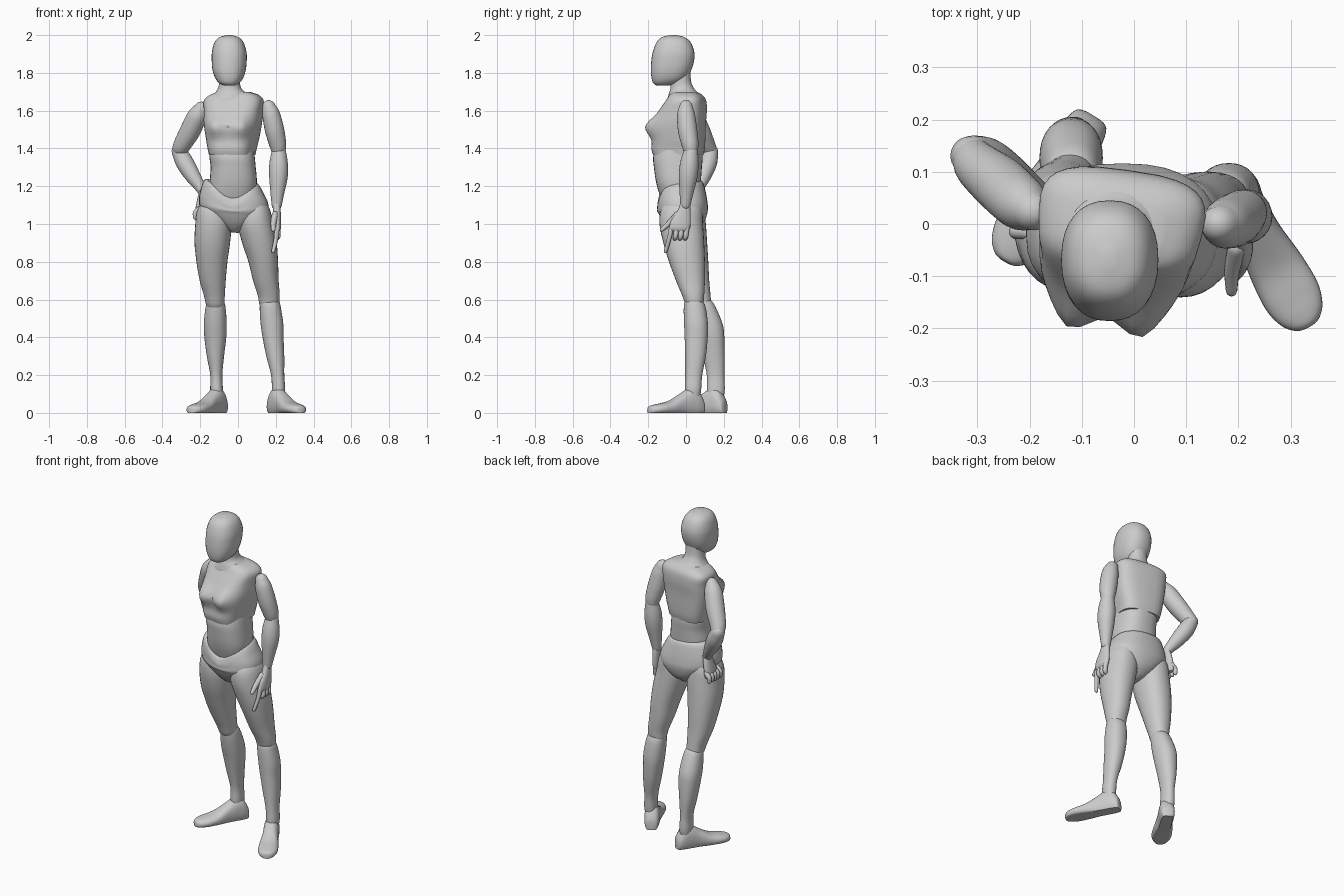
import bpy, bmesh, math
from mathutils import Vector, Matrix

N = 32


def spline(rows, steps=5):
    """Catmull-Rom interpolation through tuples of numbers."""
    out = []
    for i in range(len(rows) - 1):
        a, b, c, d = rows[max(i - 1, 0)], rows[i], rows[i + 1], rows[min(i + 2, len(rows) - 1)]
        for s in range(steps):
            t = s / steps
            out.append([0.5 * (2 * q + (r - p) * t + (2 * p - 5 * q + 4 * r - u) * t * t
                               + (3 * q - p - 3 * r + u) * t ** 3) for p, q, r, u in zip(a, b, c, d)])
    return out + [list(rows[-1])]


def skin(name, rings, shape=None):
    """Bridge rings of points into a closed smooth object."""
    bm = bmesh.new()
    loops = [[bm.verts.new(shape(p) if shape else p) for p in ring] for ring in rings]
    for a, b in zip(loops, loops[1:]):
        for i in range(len(a)):
            j = (i + 1) % len(a)
            bm.faces.new((a[i], a[j], b[j], b[i]))
    bm.faces.new(loops[0])
    bm.faces.new(loops[-1])
    bmesh.ops.recalc_face_normals(bm, faces=bm.faces)
    me = bpy.data.meshes.new(name)
    bm.to_mesh(me)
    bm.free()
    ob = bpy.data.objects.new(name, me)
    bpy.context.collection.objects.link(ob)
    bpy.ops.object.select_all(action='DESELECT')
    ob.select_set(True)
    bpy.context.view_layer.objects.active = ob
    bpy.ops.object.shade_smooth_by_angle(angle=math.radians(50))
    return ob


def oval(power, n=N):
    pts = []
    for i in range(n):
        a = 2 * math.pi * i / n
        c, s = math.cos(a), math.sin(a)
        pts.append((math.copysign(abs(c) ** (2 / power), c), math.copysign(abs(s) ** (2 / power), s)))
    return pts


def loft(name, rows, power=2.2, shape=None):
    """Level sections given as (z, x_min, x_max, y_min, y_max)."""
    rings = [[Vector(((x0 + x1) / 2 + u * (x1 - x0) / 2, (y0 + y1) / 2 + v * (y1 - y0) / 2, z))
              for u, v in oval(power)] for z, x0, x1, y0, y1 in spline(rows)]
    return skin(name, rings, shape)


def tube(name, pts, n=24, steps=5):
    """Round limb through (x, y, z, radius) with domed ends."""
    rows = spline(pts, steps)
    pos = [Vector(r[:3]) for r in rows]
    rad = [r[3] for r in rows]
    first, last = (pos[0] - pos[1]).normalized(), (pos[-1] - pos[-2]).normalized()
    angles = [math.radians(a) for a in (30, 60, 82)]
    head = [(pos[0] + first * rad[0] * math.sin(a), rad[0] * math.cos(a)) for a in reversed(angles)]
    tail = [(pos[-1] + last * rad[-1] * math.sin(a), rad[-1] * math.cos(a)) for a in angles]
    line = head + list(zip(pos, rad)) + tail
    rings = []
    for i, (p, r) in enumerate(line):
        t = (line[min(i + 1, len(line) - 1)][0] - line[max(i - 1, 0)][0]).normalized()
        u = t.cross(Vector((0.3, 1, 0.1))).normalized()
        v = t.cross(u)
        rings.append([p + (u * c + v * s) * r for c, s in oval(2, n)])
    return skin(name, rings)


# Head and neck
loft("head", [(2.0, -.06, -.035, -.085, -.05), (1.988, -.1, .005, -.13, -.005), (1.96, -.125, .03, -.157, .026),
              (1.91, -.138, .045, -.176, .044), (1.86, -.139, .046, -.184, .042), (1.81, -.134, .04, -.186, .026),
              (1.77, -.119, .026, -.182, .0), (1.745, -.1, .006, -.173, -.04), (1.732, -.07, -.02, -.155, -.1)], 2.3)
loft("neck", [(1.81, -.1, .01, -.09, .022), (1.75, -.1, .01, -.082, .028), (1.715, -.108, .02, -.083, .045),
              (1.685, -.13, .055, -.092, .07), (1.65, -.16, .09, -.1, .085), (1.6, -.16, .09, -.1, .085)])


# Chest: bust bumps, wider at the back, turned slightly
def chest_shape(p):
    x, y, z = p
    x = -.033 + (x + .033) * (1 + .7 * (y + .02))
    if p.y < -.05:
        for bx in (-.108, .042):
            y -= .05 * math.exp(-((p.x - bx) / .052) ** 2 - ((z - 1.515) / .055) ** 2)
    c = Vector((-.033, -.04, 0))
    return Matrix.Rotation(math.radians(-8), 3, 'Z') @ (Vector((x, y, z)) - c) + c


loft("chest", [(1.7, -.1, .05, -.06, .05), (1.685, -.15, .095, -.08, .08), (1.655, -.185, .122, -.1, .1),
               (1.6, -.185, .122, -.135, .105), (1.53, -.184, .118, -.162, .1), (1.45, -.172, .104, -.172, .098),
               (1.4, -.163, .092, -.18, .095), (1.365, -.155, .086, -.172, .088)], 3.2, chest_shape)

# Waist
loft("waist", [(1.43, -.15, .08, -.15, .08), (1.36, -.152, .088, -.173, .088), (1.3, -.145, .094, -.17, .084),
               (1.22, -.15, .1, -.158, .078), (1.15, -.15, .09, -.138, .07), (1.08, -.12, .06, -.11, .05)], 2.5)


# Pelvis with a dipped front edge
def pelvis_shape(p):
    front = max(0, -p.y / .13) * math.exp(-((p.x + .03) / .1) ** 2)
    top = min(1, max(0, (p.z - 1.06) / .15))
    return Vector((p.x, p.y, p.z - .09 * front * top - .07 * (p.x + .03)))


loft("pelvis", [(1.23, -.165, .09, -.125, .075), (1.22, -.182, .11, -.145, .09), (1.18, -.196, .133, -.152, .102),
                (1.12, -.207, .16, -.152, .113), (1.07, -.195, .15, -.15, .115), (1.01, -.125, .085, -.12, .095),
                (.97, -.065, .025, -.085, .055), (.955, -.04, .0, -.06, .02)], 2.4, pelvis_shape)

# Legs
loft("right_thigh", [(1.14, .04, .13, -.09, .06), (1.08, .005, .168, -.132, .085), (1.0, -.002, .186, -.14, .09),
                     (.9, .022, .205, -.12, .096), (.8, .055, .212, -.09, .1), (.7, .08, .215, -.053, .1),
                     (.62, .105, .221, -.02, .096), (.57, .115, .215, -.002, .09), (.54, .14, .195, .02, .07)])
loft("left_thigh", [(1.14, -.17, -.07, -.08, .07), (1.08, -.213, -.05, -.12, .095), (1.0, -.226, -.035, -.125, .105),
                    (.9, -.23, -.042, -.105, .112), (.8, -.22, -.056, -.07, .118), (.7, -.203, -.065, -.03, .123),
                    (.62, -.18, -.07, .005, .13), (.57, -.168, -.074, .025, .132), (.54, -.15, -.09, .05, .11)])
loft("right_shin", [(.61, .145, .195, .02, .065), (.59, .12, .218, -.006, .09), (.55, .115, .228, -.012, .106),
                    (.47, .12, .24, -.01, .116), (.4, .13, .241, -.007, .115), (.3, .15, .245, -.005, .105),
                    (.2, .175, .245, -.004, .086), (.12, .18, .25, -.006, .08), (.06, .185, .24, 0, .07)])
loft("left_shin", [(.61, -.14, -.1, .06, .11), (.59, -.163, -.075, .035, .138), (.55, -.173, -.065, .035, .162),
                   (.47, -.181, -.06, .05, .194), (.4, -.178, -.062, .068, .203), (.3, -.165, -.074, .09, .205),
                   (.2, -.147, -.083, .11, .203), (.12, -.147, -.08, .11, .205), (.06, -.14, -.085, .115, .195)])


# Feet: (distance from heel, half width, top height), flat on the ground
def foot(name, heel, toward):
    d = Vector((toward[0], toward[1], 0)).normalized()
    side = Vector((-d.y, d.x, 0))
    rows = [(0, .015, .045), (.008, .034, .075), (.04, .043, .125), (.08, .044, .135), (.13, .045, .105),
            (.2, .054, .065), (.26, .056, .05), (.3, .045, .042), (.322, .026, .034), (.328, .008, .02)]
    rings = []
    for t, w, h in spline(rows):
        c = Vector((heel[0], heel[1], 0)) + d * t
        rings.append([c + side * u * w + Vector((0, 0, max(0, h * (.42 + .58 * v)))) for u, v in oval(2.3)])
    skin(name, rings)


foot("right_foot", (.178, .09), (.15, -.275))
foot("left_foot", (-.078, .208), (-.155, -.255))

# Hanging arm
tube("right_upper_arm", [(.163, 0, 1.62, .036), (.175, 0, 1.58, .047), (.193, .008, 1.5, .051),
                         (.209, .02, 1.43, .046), (.214, .025, 1.395, .04)])
tube("right_forearm", [(.216, .026, 1.385, .038), (.215, .018, 1.32, .049), (.214, .011, 1.25, .049),
                       (.208, .002, 1.16, .036), (.205, -.003, 1.1, .027)])
loft("right_palm", [(1.115, .186, .224, -.028, .02), (1.07, .185, .226, -.045, .024), (1.02, .186, .228, -.078, .025),
                    (.98, .188, .228, -.087, .021), (.96, .195, .22, -.075, .01)])
tube("right_index_finger", [(.207, -.075, .985, .014), (.201, -.09, .92, .012), (.186, -.108, .855, .01)], 12)
for i in range(3):
    y = -.051 + .027 * i
    tube("right_curled_finger", [(.209, y, .975, .014), (.213, y - .004, .935, .013), (.2, y - .008, .922, .011)], 12)
tube("right_thumb", [(.197, -.045, 1.05, .018), (.188, -.088, 1.005, .015), (.187, -.128, .97, .011)], 12)

# Arm with hand on hip
tube("left_upper_arm", [(-.195, .025, 1.61, .038), (-.217, .04, 1.57, .052), (-.255, .075, 1.49, .054),
                        (-.295, .108, 1.42, .047), (-.307, .123, 1.395, .042)])
tube("left_forearm", [(-.312, .13, 1.385, .04), (-.282, .118, 1.325, .047), (-.24, .092, 1.255, .041),
                      (-.2, .068, 1.195, .029), (-.187, .06, 1.17, .025)])
loft("left_palm", [(1.19, -.203, -.165, .035, .082), (1.14, -.214, -.172, .015, .095), (1.09, -.224, -.18, .0, .1),
                   (1.06, -.226, -.185, -.005, .1), (1.045, -.22, -.19, .005, .09)])
for i in range(5):
    y = -.015 + .027 * i
    tube("left_finger", [(-.205, y, 1.08, .014), (-.225, y, 1.06, .014), (-.226, y, 1.035, .012)], 12)
